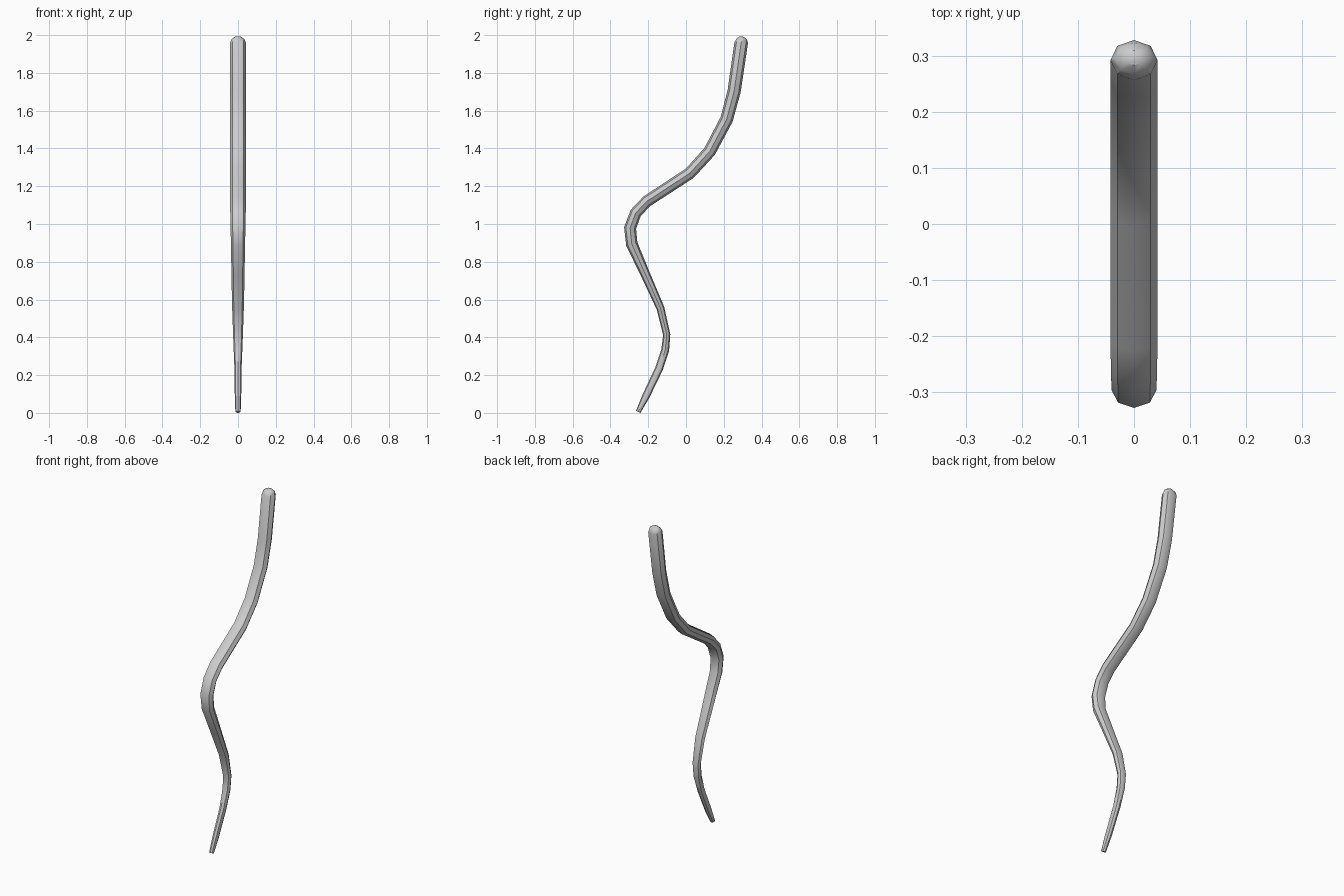
import bpy, bmesh, math
from mathutils import Vector

if "Cube" in bpy.data.objects:
    bpy.data.objects.remove(bpy.data.objects["Cube"])

SIDES = 8
# centre line: (y, z, half width across x, half thickness in the bend plane)
path = [
    (-0.253, 0.012, 0.014, 0.013), (-0.212, 0.095, 0.017, 0.020),
    (-0.143, 0.24, 0.019, 0.021), (-0.110, 0.34, 0.023, 0.021),
    (-0.102, 0.42, 0.026, 0.019), (-0.135, 0.56, 0.031, 0.021),
    (-0.215, 0.74, 0.035, 0.025), (-0.287, 0.90, 0.037, 0.031),
    (-0.296, 0.985, 0.040, 0.032), (-0.266, 1.065, 0.041, 0.031),
    (-0.208, 1.126, 0.042, 0.031), (0.02, 1.275, 0.042, 0.032),
    (0.125, 1.39, 0.042, 0.033), (0.215, 1.56, 0.042, 0.034),
    (0.255, 1.71, 0.042, 0.035), (0.292, 1.965, 0.042, 0.036),
    (0.295, 1.985, 0.034, 0.028), (0.296, 1.998, 0.016, 0.013),
]

# wavy tapered strand with a rounded upper end
pts = [Vector((0, p[0], p[1])) for p in path]
bm = bmesh.new()
rings = []
for i, (y, z, rx, rt) in enumerate(path):
    a, b = pts[max(i - 1, 0)], pts[min(i + 1, len(pts) - 1)]
    t = (b - a).normalized()
    if i >= len(path) - 3:
        t = Vector((0, 0.08, 1)).normalized()
    n = Vector((0, t.z, -t.y))
    ring = []
    for k in range(SIDES):
        ang = math.tau * k / SIDES
        ring.append(bm.verts.new(pts[i] + Vector((rx * math.cos(ang), 0, 0)) + n * rt * math.sin(ang)))
    rings.append(ring)
for r0, r1 in zip(rings, rings[1:]):
    for k in range(SIDES):
        j = (k + 1) % SIDES
        bm.faces.new((r0[k], r0[j], r1[j], r1[k]))
bm.faces.new(rings[0][::-1])
bm.faces.new(rings[-1])
bmesh.ops.recalc_face_normals(bm, faces=bm.faces)

# stand on the ground
low = min(v.co.z for v in bm.verts)
for v in bm.verts:
    v.co.z -= low

mesh = bpy.data.meshes.new("wavy_strand")
bm.to_mesh(mesh)
bm.free()
strand = bpy.data.objects.new("wavy_strand", mesh)
bpy.context.collection.objects.link(strand)
bpy.context.view_layer.objects.active = strand
strand.select_set(True)
bpy.ops.object.shade_smooth_by_angle(angle=math.radians(40))
